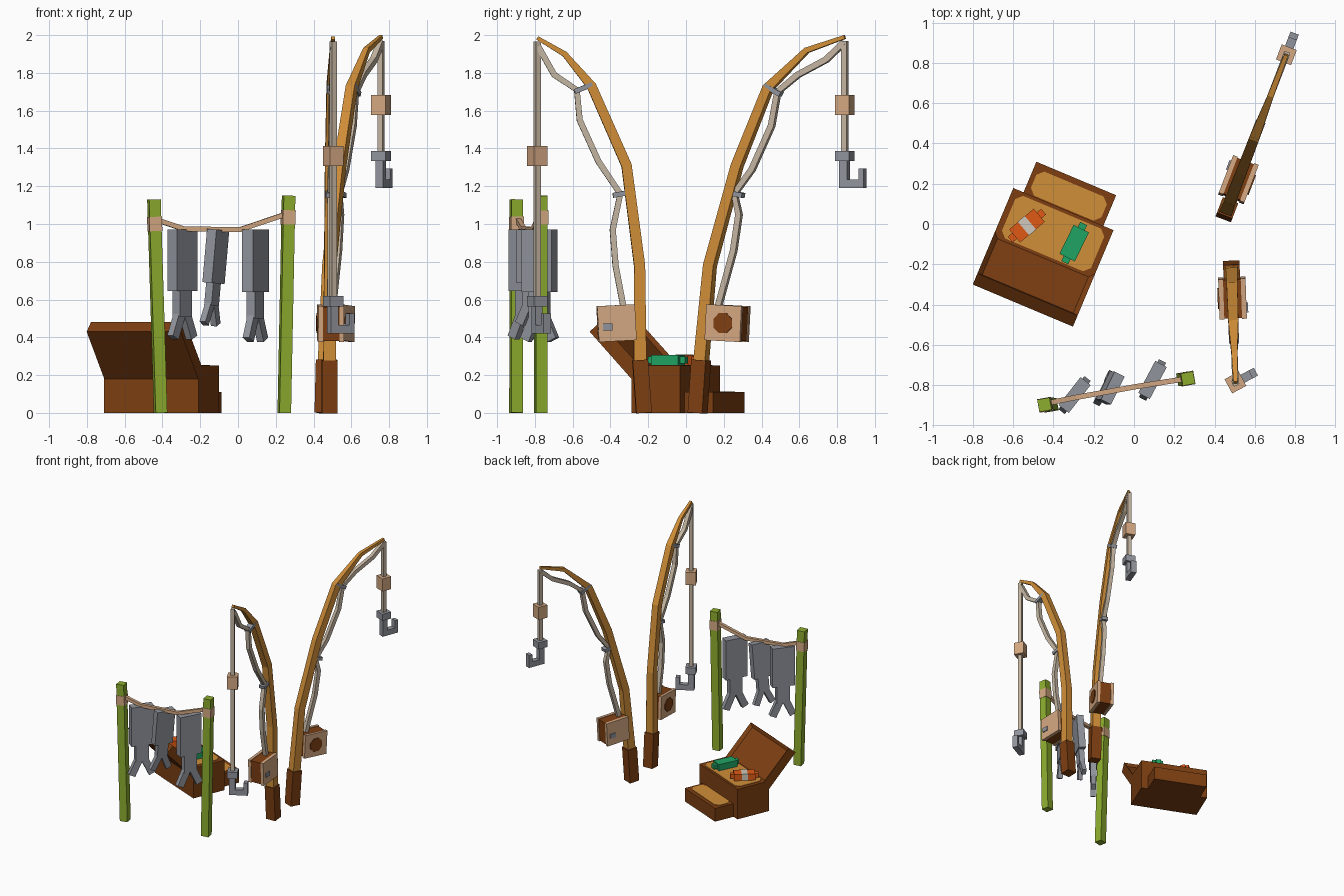
import bpy, bmesh, math
from mathutils import Vector, Matrix

if "Cube" in bpy.data.objects:
    bpy.data.objects.remove(bpy.data.objects["Cube"])


def material(name, srgb):
    m = bpy.data.materials.new(name)
    lin = [((c / 255 + 0.055) / 1.055) ** 2.4 for c in srgb]
    m.diffuse_color = (*lin, 1)
    m.use_nodes = True
    m.node_tree.nodes["Principled BSDF"].inputs["Base Color"].default_value = m.diffuse_color
    return m


BAMBOO = material("bamboo", (208, 142, 56))
BROWN = material("dark_wood", (126, 63, 18))
GREEN = material("green_post", (140, 172, 46))
GRAY = material("gray", (145, 148, 156))
LINE = material("pale_line", (197, 182, 162))
TAN = material("tan", (212, 168, 130))
ORANGE = material("orange", (224, 90, 22))
TEAL = material("lure_green", (32, 164, 100))
PALE = material("pale_band", (208, 200, 188))


def finish(name, bm, mat):
    bmesh.ops.recalc_face_normals(bm, faces=bm.faces)
    me = bpy.data.meshes.new(name)
    bm.to_mesh(me)
    bm.free()
    me.materials.append(mat)
    ob = bpy.data.objects.new(name, me)
    bpy.context.collection.objects.link(ob)
    return ob


def box(name, center, size, mat, frame=Matrix(), tilt=Matrix()):
    """Box placed in a part's local frame, optionally tilted about its centre."""
    bm = bmesh.new()
    m = frame @ Matrix.Translation(center) @ tilt @ Matrix.Diagonal((*size, 1))
    bmesh.ops.create_cube(bm, size=1, matrix=m)
    return finish(name, bm, mat)


def prism(name, outline, axis, depth, mat, frame=Matrix()):
    """Extrude a closed outline of points by depth along an axis."""
    bm = bmesh.new()
    face = bm.faces.new([bm.verts.new(p) for p in outline])
    ext = bmesh.ops.extrude_face_region(bm, geom=[face])
    vs = [v for v in ext["geom"] if isinstance(v, bmesh.types.BMVert)]
    bmesh.ops.translate(bm, verts=vs, vec=Vector(axis) * depth)
    bm.transform(frame)
    return finish(name, bm, mat)


def sweep(name, pts, half, mat, side):
    """Square tube through points; half is one half-width or one per point."""
    pts = [Vector(p) for p in pts]
    if not isinstance(half, (list, tuple)):
        half = [half] * len(pts)
    bm = bmesh.new()
    rings = []
    for i, p in enumerate(pts):
        t = (pts[min(i + 1, len(pts) - 1)] - pts[max(i - 1, 0)]).normalized()
        n = Vector(side).cross(t).normalized()
        s = t.cross(n)
        rings.append([bm.verts.new(p + (s * a + n * b) * half[i])
                      for a, b in ((1, 1), (-1, 1), (-1, -1), (1, -1))])
    for r, q in zip(rings, rings[1:]):
        for k in range(4):
            bm.faces.new((r[k], r[(k + 1) % 4], q[(k + 1) % 4], q[k]))
    bm.faces.new(rings[0][::-1])
    bm.faces.new(rings[-1])
    return finish(name, bm, mat)


def frame_at(x, y, z, degrees):
    return Matrix.Translation((x, y, z)) @ Matrix.Rotation(math.radians(degrees), 4, 'Z')


def fishing_rod(tag, origin, heading, rod, line, guides, bobber_z, hook_z, hook_heading):
    # local frame: +x is the bending direction, profiles are (x, z) pairs
    f = frame_at(*origin, 0, heading)
    side = f.to_3x3() @ Vector((0, 1, 0))

    def world(pairs):
        return [f @ Vector((s, 0, z)) for s, z in pairs]

    sweep(tag + "_handle", world([(-.02, 0), (0, .28)]), .041, BROWN, side)
    sweep(tag + "_pole", world(rod), [.033, .029, .027, .025, .015, .01], BAMBOO, side)
    sweep(tag + "_strung_line", world(line), .016, LINE, side)
    # guides
    for s, z, tilt in guides:
        box(tag + "_guide", (s, 0, z), (.10, .05, .026), GRAY, f,
            Matrix.Rotation(math.radians(tilt), 4, 'Y'))
    # reel
    c = Vector((.15, 0, .475))
    if tag == "front_rod":
        c.x = .125
    lean = Matrix.Rotation(math.radians(3), 4, 'Y')
    box(tag + "_reel_core", c, (.19, .09, .18), BROWN, f, lean)
    for sgn in (-1, 1):
        box(tag + "_reel_plate", c + Vector((0, sgn * .056, 0)), (.20, .024, .19), TAN, f, lean)
    ring = [c + Vector((.057 * math.cos(a), -.068, .057 * math.sin(a)))
            for a in [math.pi / 8 + k * math.pi / 4 for k in range(8)]]
    prism(tag + "_reel_spool", ring, (0, -1, 0), .006, BROWN, f)
    box(tag + "_reel_knob", c + Vector((.05, .07, -.02)), (.05, .012, .035), GRAY, f)
    # hanging line, bobber and hook
    tip = f @ Vector((rod[-1][0], 0, 0))
    h = frame_at(tip.x, tip.y, 0, hook_heading)
    top = rod[-1][1] - .02
    box(tag + "_hanging_line", (0, 0, (top + hook_z) / 2), (.03, .03, top - hook_z), LINE, h)
    box(tag + "_bobber", (0, 0, bobber_z), (.08, .08, .105), TAN, h)
    box(tag + "_hook_block", (0, 0, hook_z), (.08, .08, .055), GRAY, h)
    profile = [(-.025, 0), (-.025, -.17), (.115, -.17), (.115, -.065),
               (.085, -.065), (.085, -.125), (.02, -.125), (.02, 0)]
    prism(tag + "_hook", [(s, -.022, hook_z + z) for s, z in profile], (0, 1, 0), .044, GRAY, h)


fishing_rod("back_rod", (.465, .08), 69,
            [(0, .27), (.05, .78), (.205, 1.31), (.38, 1.72), (.60, 1.92), (.815, 1.99)],
            [(.10, .57), (.185, .86), (.215, 1.05), (.19, 1.16), (.29, 1.29), (.40, 1.52),
             (.435, 1.70), (.55, 1.79), (.71, 1.87), (.81, 1.96)],
            [(.19, 1.16, 10), (.41, 1.71, 28)], 1.63, 1.36, 69)
fishing_rod("front_rod", (.485, -.243), -88,
            [(0, .27), (.003, .78), (.072, 1.31), (.257, 1.73), (.40, 1.90), (.545, 1.985)],
            [(.09, .57), (.13, .78), (.145, .97), (.105, 1.16), (.22, 1.33), (.32, 1.55),
             (.335, 1.71), (.455, 1.79), (.54, 1.94)],
            [(.095, 1.16, 10), (.30, 1.72, 22)], 1.36, .59, 28)

# Drying rack: posts, knots and sagging rope
along = Vector((.70, .125, 0)).normalized()
for tag, foot, top, knot in (("left", (-.41, -.90, 0), (-.445, -.898, 1.13), 1.0),
                             ("right", (.245, -.768, 0), (.268, -.768, 1.15), 1.035)):
    foot, top = Vector(foot), Vector(top)
    sweep(tag + "_post", [foot, top], .031, GREEN, along)
    a, b = (foot.lerp(top, (knot + d) / top.z) for d in (-.038, .038))
    sweep(tag + "_post_knot", [a, b], .034, TAN, along)
sweep("rope", [(-.44, -.892, 1.025), (-.29, -.862, .975), (.01, -.808, .97), (.262, -.768, 1.055)],
      .013, TAN, (-along.y, along.x, 0))

# Hanging fish: body, tail root and two splayed fins
for x, y, turn, scale, tilt in ((-.295, -.85, 52, .98, 0), (-.105, -.815, 64, .86, 5),
                                (.092, -.775, 62, 1.0, 0)):
    f = (Matrix.Translation((x, y, .97)) @ Matrix.Rotation(math.radians(tilt), 4, 'Y')
         @ Matrix.Rotation(math.radians(turn), 4, 'Z') @ Matrix.Scale(scale, 4))
    box("fish_body", (0, 0, -.165), (.18, .065, .33), GRAY, f)
    box("fish_tail_root", (0, 0, -.395), (.105, .05, .15), GRAY, f)
    for sgn in (-1, 1):
        box("fish_tail_fin", (sgn * .05, 0, -.515), (.055, .04, .15), GRAY, f,
            Matrix.Rotation(math.radians(-25 * sgn), 4, 'Y'))


def lining(name, center, w, d, frame):
    """Thin chamfered tan plate."""
    x, y, k = w / 2, d / 2, .03
    pts = [(x, y - k), (x - k, y), (k - x, y), (-x, y - k),
           (-x, k - y), (k - x, -y), (x - k, -y), (x, k - y)]
    prism(name, [(center[0] + a, center[1] + b, center[2]) for a, b in pts],
          (0, 0, 1), .005, BAMBOO, frame)


# Tackle box with drawer and open lid
t = frame_at(-.405, -.055, 0, -22.8)
box("tackle_box_body", (0, 0, .125), (.54, .28, .25), BROWN, t)
lining("tackle_box_lining", (0, .008, .249), .48, .23, t)
box("tackle_box_drawer", (0, .215, .055), (.43, .18, .11), BROWN, t)
lining("drawer_lining", (0, .21, .109), .38, .13, t)
lid = prism("tackle_box_lid",
            [(-.27, v, z) for v, z in ((-.14, .18), (-.38, .43), (-.32, .482), (-.08, .235))],
            (1, 0, 0), .54, BROWN, t)
bm = bmesh.new()
bm.from_mesh(lid.data)
inward = t.to_3x3() @ Vector((0, .72, .69))
bm.normal_update()
inner = max(bm.faces, key=lambda q: q.normal.dot(inward))
bmesh.ops.inset_region(bm, faces=[inner], thickness=.035)
bmesh.ops.translate(bm, verts=inner.verts, vec=-inward * .02)
bm.to_mesh(lid.data)
bm.free()

# Lures lying on the lining
for tag, x, y, turn, mat, width in (("orange_lure", -.532, -.008, 40, ORANGE, .085),
                                    ("green_lure", -.297, -.095, 64, TEAL, .085)):
    f = frame_at(x, y, .28, turn)
    box(tag + "_body", (0, 0, 0), (.16, width, .052), mat, f)
    for sgn in (-1, 1):
        box(tag + "_end", (sgn * .093, 0, 0), (.03, .038, .035), mat, f)
    if mat is ORANGE:
        box("orange_lure_band", (0, 0, 0), (.045, width + .004, .056), PALE, f)
